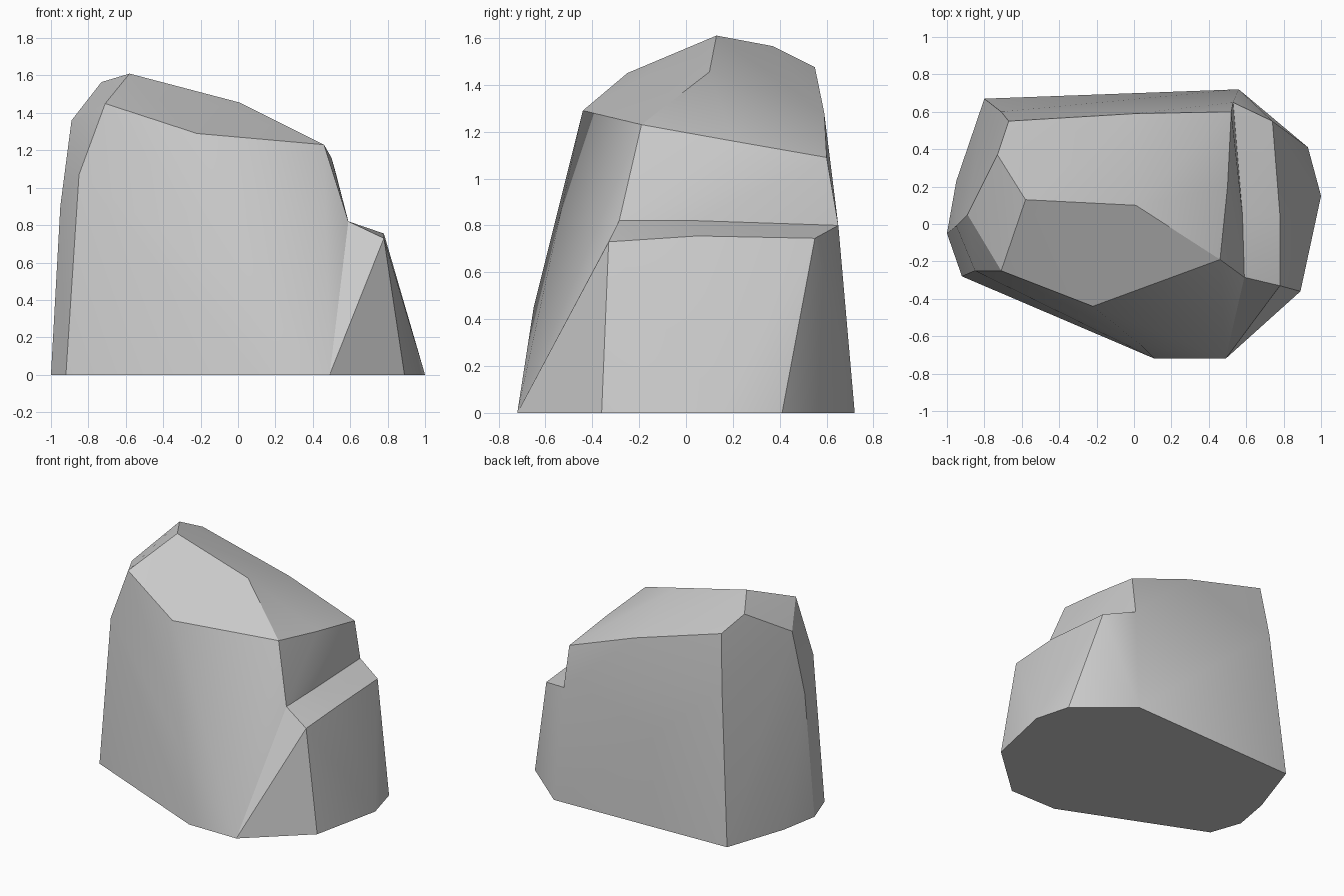
import bpy, bmesh, math

cube = bpy.data.objects.get("Cube")
if cube:
    bpy.data.objects.remove(cube, do_unlink=True)

# Seam where the ledge meets the main block
seam = [(.59, -.285, .82), (.58, .05, .82), (.53, .65, .8),
        (.49, -.72, 0), (.56, .72, 0)]

# Main block: footprint, bulging sides, sloped crown
footprint = [(.11, -.72, 0), (-.92, -.28, 0), (-1, -.05, 0),
             (-.95, .23, 0), (-.8, .67, 0)]
sides = [(.04, -.65, .45), (-.85, -.25, 1.07), (-.95, -.01, .9), (-.71, .6, 1.1)]
shoulder = [(-.22, -.44, 1.29), (.46, -.19, 1.23), (.5, .2, 1.16), (.52, .6, 1.09),
            (0, .59, 1.28), (-.67, .55, 1.475), (-.89, .05, 1.36), (-.71, -.25, 1.45)]
crown = [(-.58, .13, 1.61), (-.73, .37, 1.565), (.01, .1, 1.455)]

# Lower ledge on the left side
ledge = [(.78, -.33, .73), (.78, .05, .755), (.74, .55, .745),
         (.89, -.36, 0), (1, .15, 0), (.93, .41, 0)]


def add_chunk(bm, points):
    """Wrap the points in a convex skin, leaving the seam open."""
    verts = [bm.verts.new(p) for p in points]
    seam_verts = set(verts[:len(seam)])
    bmesh.ops.convex_hull(bm, input=verts)
    inner = [f for f in bm.faces if seam_verts.issuperset(f.verts)]
    bmesh.ops.delete(bm, geom=inner, context='FACES_ONLY')


bm = bmesh.new()
add_chunk(bm, seam + footprint + sides + shoulder + crown)
add_chunk(bm, seam + ledge)
bmesh.ops.remove_doubles(bm, verts=bm.verts, dist=.001)
bmesh.ops.dissolve_limit(bm, angle_limit=math.radians(1),
                         verts=bm.verts, edges=bm.edges)
bmesh.ops.recalc_face_normals(bm, faces=bm.faces)
mesh = bpy.data.meshes.new("rock")
bm.to_mesh(mesh)
bm.free()

# Stone colour
stone = bpy.data.materials.new("grey stone")
stone.use_nodes = True
grey = (.6, .6, .6, 1)
stone.diffuse_color = grey
stone.node_tree.nodes["Principled BSDF"].inputs["Base Color"].default_value = grey
mesh.materials.append(stone)

rock = bpy.data.objects.new("rock", mesh)
bpy.context.collection.objects.link(rock)
bpy.context.view_layer.objects.active = rock
rock.select_set(True)
bpy.ops.object.shade_smooth_by_angle(angle=math.radians(28))
